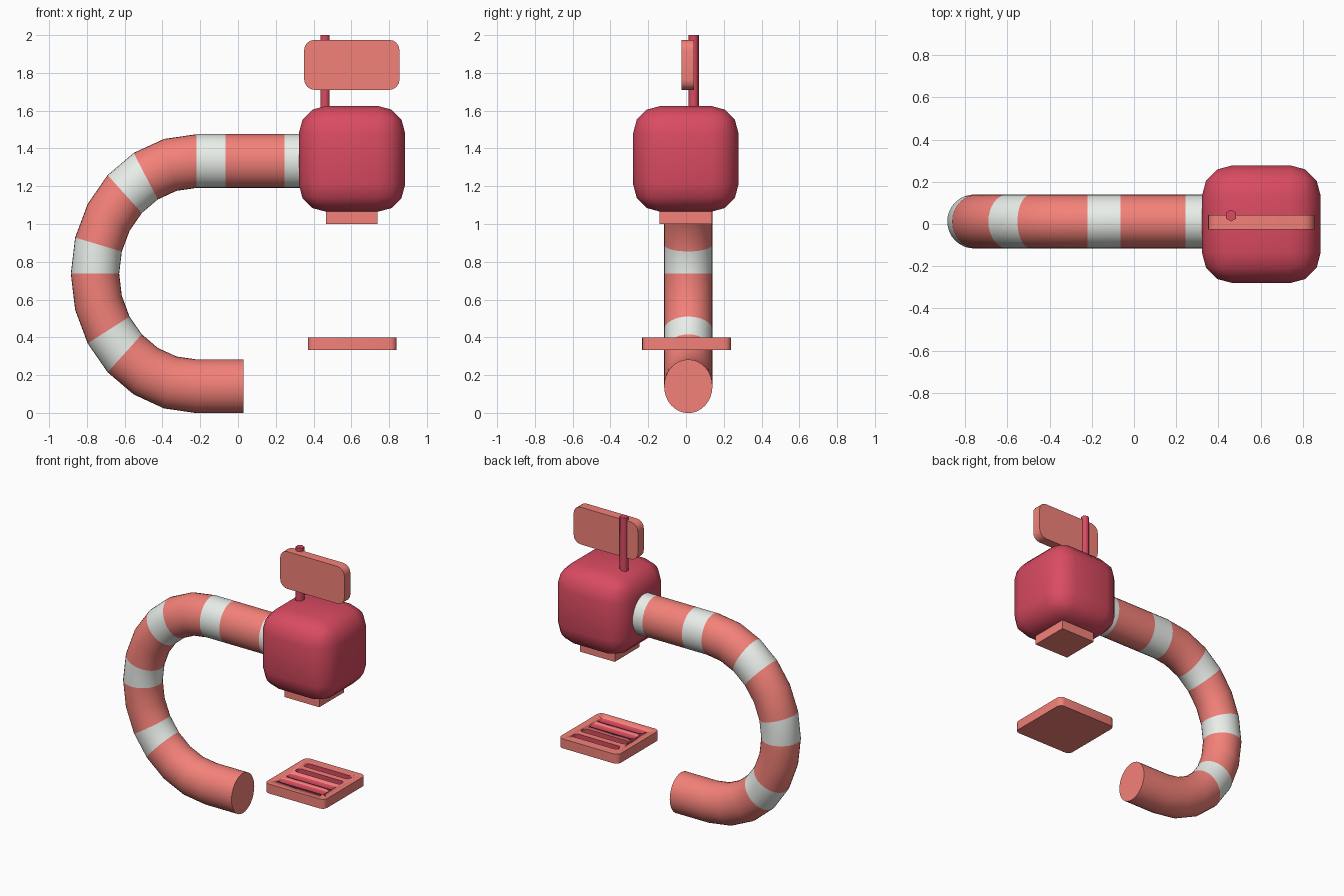
import bpy, bmesh
from math import sin, cos, pi, radians
from mathutils import Vector

if "Cube" in bpy.data.objects:
    bpy.data.objects.remove(bpy.data.objects["Cube"])


def material(name, rgb):
    m = bpy.data.materials.new(name)
    m.diffuse_color = (*rgb, 1)
    m.use_nodes = True
    m.node_tree.nodes["Principled BSDF"].inputs["Base Color"].default_value = m.diffuse_color
    return m


SALMON = material("salmon", (0.90, 0.22, 0.19))
RED = material("red", (0.70, 0.07, 0.12))
WHITE = material("white", (0.82, 0.86, 0.82))


def finish(name, bm, mats, angle=40):
    bmesh.ops.recalc_face_normals(bm, faces=bm.faces)
    me = bpy.data.meshes.new(name)
    bm.to_mesh(me)
    bm.free()
    ob = bpy.data.objects.new(name, me)
    bpy.context.collection.objects.link(ob)
    for m in mats:
        me.materials.append(m)
    bpy.ops.object.select_all(action='DESELECT')
    ob.select_set(True)
    bpy.context.view_layer.objects.active = ob
    bpy.ops.object.shade_smooth_by_angle(angle=radians(angle))
    return ob


def box(name, lo, hi, mat, bevel=0, segments=3, axis=None):
    """Box between two corners; bevels all edges, or only those along one axis."""
    lo, hi = Vector(lo), Vector(hi)
    bm = bmesh.new()
    bmesh.ops.create_cube(bm, size=1)
    bmesh.ops.scale(bm, vec=hi - lo, verts=bm.verts)
    bmesh.ops.translate(bm, vec=(lo + hi) / 2, verts=bm.verts)
    if bevel:
        edges = [e for e in bm.edges if axis is None or
                 abs((e.verts[0].co - e.verts[1].co)[axis]) > 1e-4]
        bmesh.ops.bevel(bm, geom=edges, offset=bevel, segments=segments,
                        profile=0.5, affect='EDGES')
    return finish(name, bm, [mat])


# Striped hook tube: rings swept along a half circle with straight ends
CY, CZ, R, TUBE, ZS, SIDES = 0.012, 0.737, 0.537, 0.128, 1.11, 32
path = [(0.03, -R, 0)]
path += [(-0.22 - R * sin(i * pi / 12), -R * cos(i * pi / 12), i * pi / 12)
         for i in range(13)]
path += [(x, R, pi) for x in (-0.065, 0.245, 0.40)]
white_spans = {4, 7, 10, 13, 15}

bm = bmesh.new()
rings = []
for x, z, a in path:
    ring = []
    for k in range(SIDES):
        t = 2 * pi * k / SIDES
        out = TUBE * cos(t)
        ring.append(bm.verts.new((x - out * sin(a), CY + TUBE * sin(t),
                                  CZ + ZS * (z - out * cos(a)))))
    rings.append(ring)
for i, (r0, r1) in enumerate(zip(rings, rings[1:])):
    for k in range(SIDES):
        n = (k + 1) % SIDES
        f = bm.faces.new((r0[k], r0[n], r1[n], r1[k]))
        f.material_index = 1 if i in white_spans else 0
bm.faces.new(rings[0])
bm.faces.new(rings[-1])
finish("striped_tube", bm, [SALMON, WHITE])

# Head block with the square nozzle below it
box("head_block", (0.322, -0.28, 1.065), (0.885, 0.278, 1.625), RED, 0.145, 3)
box("nozzle", (0.465, -0.14, 1.0), (0.738, 0.137, 1.10), SALMON)

# Sign board and its six-sided pole
box("sign_board", (0.35, -0.025, 1.71), (0.855, 0.042, 1.975), SALMON, 0.055, 4, axis=1)
bm = bmesh.new()
bmesh.ops.create_cone(bm, cap_ends=True, segments=6, radius1=0.028,
                      radius2=0.028, depth=0.42)
bmesh.ops.translate(bm, vec=(0.46, 0.04, 1.79), verts=bm.verts)
finish("sign_pole", bm, [RED], 65)

# Drain plate with rounded slots cut into its top
plate = box("drain_plate", (0.37, -0.232, 0.333), (0.84, 0.238, 0.40), SALMON, 0.035, 4, axis=2)
for i in range(4):
    y = 0.003 + (i - 1.5) * 0.095
    cutter = box("slot_cutter", (0.425, y - 0.026, 0.365), (0.785, y + 0.026, 0.45),
                 RED, 0.024, 4, axis=2)
    cutter.hide_render = True
    cutter.hide_set(True)
    mod = plate.modifiers.new("slot", 'BOOLEAN')
    mod.operation = 'DIFFERENCE'
    mod.solver = 'EXACT'
    mod.material_mode = 'TRANSFER'
    mod.object = cutter
